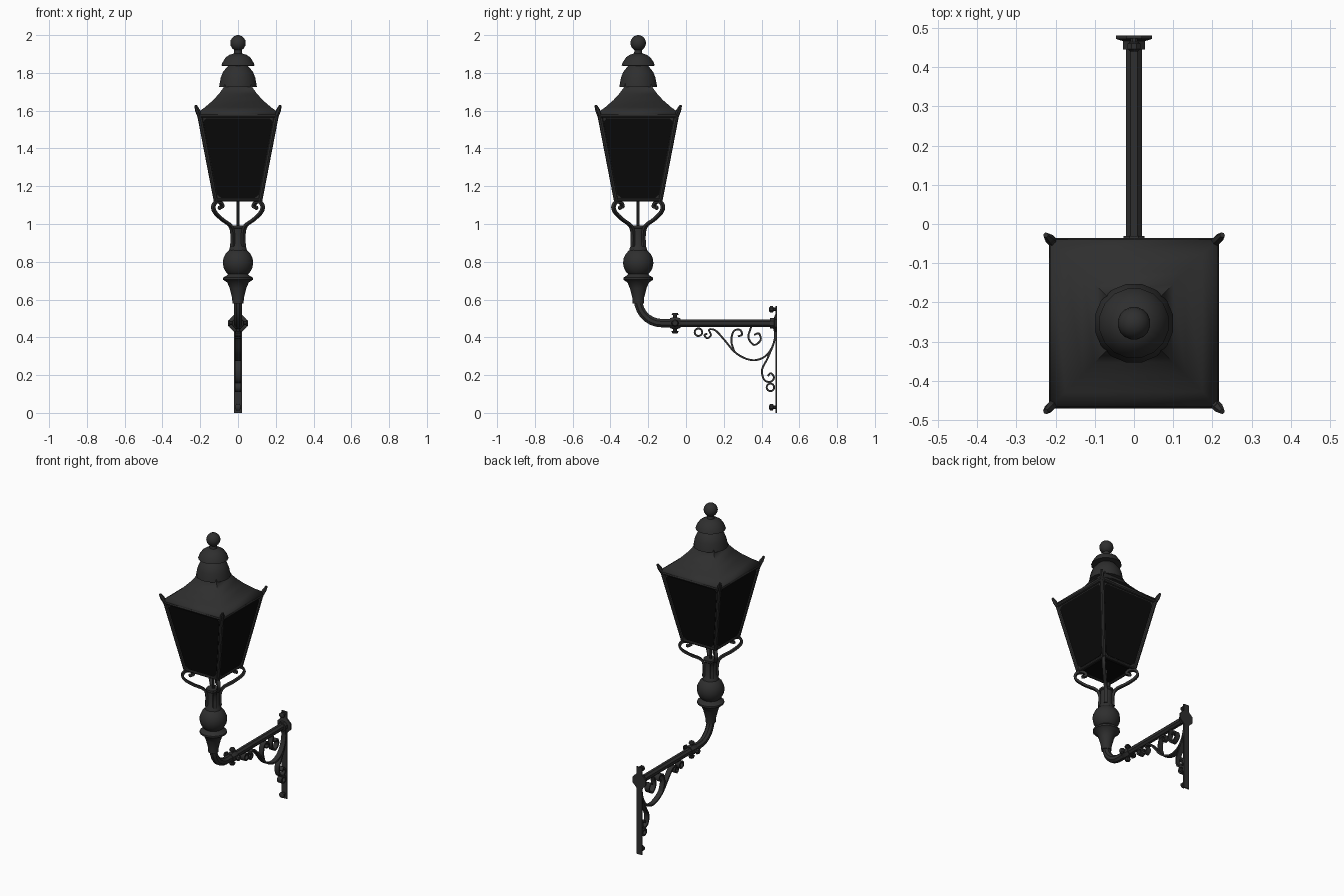
import bpy, bmesh, math
from mathutils import Vector

cube = bpy.data.objects.get("Cube")
if cube:
    bpy.data.objects.remove(cube, do_unlink=True)


def material(name, value):
    m = bpy.data.materials.new(name)
    m.use_nodes = True
    colour = (value, value, value, 1)
    m.diffuse_color = colour
    m.node_tree.nodes["Principled BSDF"].inputs["Base Color"].default_value = colour
    return m


IRON = material("dark_iron", 0.028)
GLASS = material("black_glass", 0.003)
LAMP = Vector((0, -0.253, 0))    # foot of the lantern axis
UP = Vector((0, 0, 1))
RIGHT, BACK = Vector((1, 0, 0)), Vector((0, 1, 0))


def loft(name, rings, mat=IRON, smooth=40, closed=False):
    """Skin a list of equal-sized point rings and cap the ends."""
    bm = bmesh.new()
    loops = [[bm.verts.new(p) for p in ring] for ring in rings]
    n = len(loops[0])
    pairs = list(zip(loops, loops[1:]))
    if closed:
        pairs.append((loops[-1], loops[0]))
    for a, b in pairs:
        for i in range(n):
            j = (i + 1) % n
            bm.faces.new((a[i], a[j], b[j], b[i]))
    if not closed:
        bm.faces.new(loops[0])
        bm.faces.new(loops[-1])
    bmesh.ops.recalc_face_normals(bm, faces=bm.faces)
    mesh = bpy.data.meshes.new(name)
    bm.to_mesh(mesh)
    bm.free()
    mesh.materials.append(mat)
    ob = bpy.data.objects.new(name, mesh)
    bpy.context.collection.objects.link(ob)
    if smooth:
        bpy.ops.object.select_all(action='DESELECT')
        ob.select_set(True)
        bpy.context.view_layer.objects.active = ob
        bpy.ops.object.shade_smooth_by_angle(angle=math.radians(smooth))
    return ob


def turned(name, profile, origin=LAMP, axis=UP, sides=16, smooth=40):
    """Turn (radius, height) pairs about an axis; four sides give a square by half-width."""
    u = RIGHT
    v = axis.cross(u)
    square = sides == 4
    k, off = (math.sqrt(2), math.pi / 4) if square else (1, math.pi / sides)
    angles = [off + math.tau * i / sides for i in range(sides)]
    rings = [[origin + axis * h + (u * math.cos(a) + v * math.sin(a)) * r * k
              for a in angles] for r, h in profile]
    return loft(name, rings, smooth=smooth)


def ball(r, z, lo=-80, hi=80, steps=8):
    angles = [math.radians(lo + (hi - lo) * i / steps) for i in range(steps + 1)]
    return [(r * math.cos(a), z + r * math.sin(a)) for a in angles]


def rod(name, p, q, r0, r1, sides=8):
    axis = (q - p).normalized()
    u = axis.orthogonal().normalized()
    v = axis.cross(u)
    ring = [u * math.cos(math.tau * i / sides) + v * math.sin(math.tau * i / sides)
            for i in range(sides)]
    return loft(name, [[p + d * r0 for d in ring], [q + d * r1 for d in ring]])


def curve(points, steps=5):
    """Smooth path through the points."""
    pts = [Vector(p) for p in points]
    pts = [2 * pts[0] - pts[1]] + pts + [2 * pts[-1] - pts[-2]]
    out = []
    for a, b, c, d in zip(pts, pts[1:], pts[2:], pts[3:]):
        for i in range(steps):
            t = i / steps
            out.append(b + (c - a) * t / 2 + (2 * a - 5 * b + 4 * c - d) * t * t / 2
                       + (3 * b - a - 3 * c + d) * t ** 3 / 2)
    return out + [pts[-2]]


def circle(cu, cz, r, n=14):
    return [Vector((cu + r * math.cos(math.tau * i / n), cz + r * math.sin(math.tau * i / n)))
            for i in range(n)]


def sweep(name, path, section, origin, out, closed=False):
    """Sweep a section along an (outward, height) path in the vertical plane of out."""
    side = out.cross(UP)
    rings = []
    for i, p in enumerate(path):
        if closed:
            t = path[(i + 1) % len(path)] - path[i - 1]
        else:
            t = path[min(i + 1, len(path) - 1)] - path[max(i - 1, 0)]
        t.normalize()
        rings.append([origin + out * (p.x - t.y * a) + UP * (p.y + t.x * a) + side * b
                      for a, b in section])
    return loft(name, rings, closed=closed)


def bar(thick, wide):
    return [(thick, wide), (-thick, wide), (-thick, -wide), (thick, -wide)]


def corners(half, z):
    return [LAMP + Vector((x * half, y * half, z))
            for x, y in ((1, 1), (-1, 1), (-1, -1), (1, -1))]


# Lantern body and its edge bars
Z0, Z1, H0, H1 = 1.125, 1.575, 0.118, 0.203
turned("lantern_frame", [(H0, Z0), (H1, Z1)], sides=4, smooth=0)
for low, high in zip(corners(H0, Z0), corners(H1, Z1)):
    rod("corner_post", low, high, 0.011, 0.013)
for half, z, r in ((H0, Z0 + 0.002, 0.009), (H1 + 0.004, Z1 - 0.002, 0.01)):
    c = corners(half, z)
    for i in range(4):
        rod("frame_rail", c[i - 1], c[i], r, r)


# Glass panes with clipped corners
def pane(name, quad, normal, clip):
    pts = []
    for i, p in enumerate(quad):
        for q in (quad[i - 1], quad[(i + 1) % 4]):
            pts.append(p + (q - p).normalized() * clip)
    loft(name, [[p + normal * d for p in pts] for d in (-0.002, 0.003)], GLASS, 0)


for out in (RIGHT, BACK, -RIGHT, -BACK):
    side = out.cross(UP)

    def spot(s, z):
        h = H0 + (H1 - H0) * (z - Z0) / (Z1 - Z0)
        return LAMP + out * h + side * s * (h - 0.014) + UP * z
    quad = [spot(-1, 1.138), spot(1, 1.138), spot(1, 1.559), spot(-1, 1.559)]
    pane("side_pane", quad, (out - UP * (H1 - H0) / (Z1 - Z0)).normalized(), 0.018)
pane("bottom_pane", corners(H0 - 0.016, Z0), -UP, 0.012)

# Roof, corner horns and vented cap
turned("roof", [(0.2, 1.565), (0.214, 1.572), (0.214, 1.59), (0.175, 1.618), (0.132, 1.655),
                (0.1, 1.69), (0.078, 1.72), (0.068, 1.745)], sides=4, smooth=65)
for low, mid, high in zip(corners(0.203, 1.572), corners(0.215, 1.602), corners(0.225, 1.628)):
    rod("horn_base", low, mid, 0.013, 0.013, 6)
    rod("horn_tip", mid, high, 0.013, 0.007, 6)
turned("lower_cap", [(0.08, 1.725), (0.102, 1.725), (0.1, 1.738), (0.093, 1.775), (0.081, 1.805),
                     (0.062, 1.828), (0.045, 1.845)])
turned("upper_cap", [(0.05, 1.836), (0.09, 1.838), (0.084, 1.855), (0.066, 1.882),
                     (0.045, 1.896), (0.022, 1.903), (0.02, 1.93)])
turned("finial_ball", ball(0.042, 1.958))

# Post under the lantern
turned("collar", [(0.05, 0.855), (0.046, 0.875), (0.037, 0.89), (0.037, 0.975), (0.043, 0.98),
                  (0.043, 0.992)], sides=12)
turned("post_ball", ball(0.082, 0.795, -75, 70))
turned("post_cup", [(0.03, 0.58), (0.032, 0.61), (0.045, 0.66), (0.058, 0.69), (0.08, 0.705),
                    (0.08, 0.716), (0.06, 0.728), (0.05, 0.74)])
rod("gas_pipe", LAMP + UP * 0.98, LAMP + UP * 1.13, 0.008, 0.008)

# Four curled arms holding the lantern corners
k = math.sqrt(2)
arm = [(u * k, z) for u, z in ((0.03, 0.88), (0.028, 0.94), (0.04, 0.99), (0.085, 1.025),
                               (0.12, 1.06), (0.131, 1.09), (0.118, 1.115), (0.093, 1.113),
                               (0.083, 1.094), (0.097, 1.086))]
for x in (-1, 1):
    for y in (-1, 1):
        out = Vector((x, y, 0)).normalized()
        sweep("curled_arm", curve(arm), bar(0.007, 0.01), LAMP, out)
        tip = LAMP + out * arm[-1][0] + UP * arm[-1][1]
        turned("arm_bud", ball(0.012, 0, steps=4), tip, sides=8)

# Bent pipe running back to the wall
octagon = [(0.024 * math.cos(math.tau * (i + 0.5) / 8), 0.024 * math.sin(math.tau * (i + 0.5) / 8))
           for i in range(8)]
bend = [Vector((-0.253, 0.63))]
for i in range(8):
    a = math.pi + math.pi / 2 * i / 7
    bend.append(Vector((-0.128 + 0.125 * math.cos(a), 0.6 + 0.125 * math.sin(a))))
bend.append(Vector((-0.058, 0.475)))
sweep("bent_pipe", bend, octagon, Vector(), BACK)
turned("arm_pipe", [(0.022, -0.06), (0.022, 0.475)], UP * 0.475, BACK, 8)

# Pipe joint with screw knobs
joint = Vector((0, -0.058, 0.475))
turned("pipe_joint", [(0.028, -0.028), (0.033, -0.012), (0.033, 0.012), (0.028, 0.028)],
       joint, BACK, 8)
for d in (RIGHT, -RIGHT, UP, -UP):
    rod("joint_screw", joint, joint + d * 0.048, 0.011, 0.011)
    rod("joint_knob", joint + d * 0.042, joint + d * 0.054, 0.02, 0.014)

# Wall strip, flange and bolts
plate = [(x * 0.02, y) for x, y in ((-1, 0.473), (1, 0.473), (1, 0.481), (-1, 0.481))]
loft("wall_strip", [[Vector((x, y, z)) for x, y in plate] for z in (0, 0.565)], smooth=0)
turned("wall_flange", [(0.03, 0.445), (0.03, 0.466), (0.05, 0.472), (0.05, 0.481)],
       UP * 0.475, BACK, 8)
for z in (0.03, 0.548):
    turned("bolt_shank", [(0.01, 0.45), (0.01, 0.475)], UP * z, BACK, 8)
    turned("bolt_head", [(0.01, 0.44), (0.018, 0.446), (0.018, 0.46), (0.01, 0.464)],
           UP * z, BACK, 8)

# Flat scrollwork filling the bracket
scrolls = {
    "main_scroll": [(0.113, 0.42), (0.098, 0.412), (0.112, 0.395), (0.132, 0.412), (0.122, 0.44),
                    (0.155, 0.437), (0.2, 0.39), (0.255, 0.325), (0.31, 0.29), (0.365, 0.279),
                    (0.42, 0.3), (0.457, 0.35), (0.472, 0.41), (0.465, 0.455)],
    "front_scroll": [(0.255, 0.325), (0.24, 0.38), (0.252, 0.432), (0.285, 0.44),
                     (0.297, 0.415), (0.275, 0.405)],
    "middle_scroll": [(0.345, 0.455), (0.33, 0.4), (0.36, 0.36), (0.395, 0.385),
                      (0.386, 0.42), (0.36, 0.413)],
    "lower_scroll": [(0.46, 0.355), (0.43, 0.285), (0.403, 0.23), (0.412, 0.178), (0.444, 0.163),
                     (0.466, 0.185), (0.45, 0.21), (0.433, 0.195)],
}
for name, pts in scrolls.items():
    sweep(name, curve(pts), bar(0.005, 0.016), Vector(), BACK)
for u, z in ((0.066, 0.427), (0.447, 0.135)):
    sweep("scroll_ring", circle(u, z, 0.02), bar(0.005, 0.016), Vector(), BACK, closed=True)
